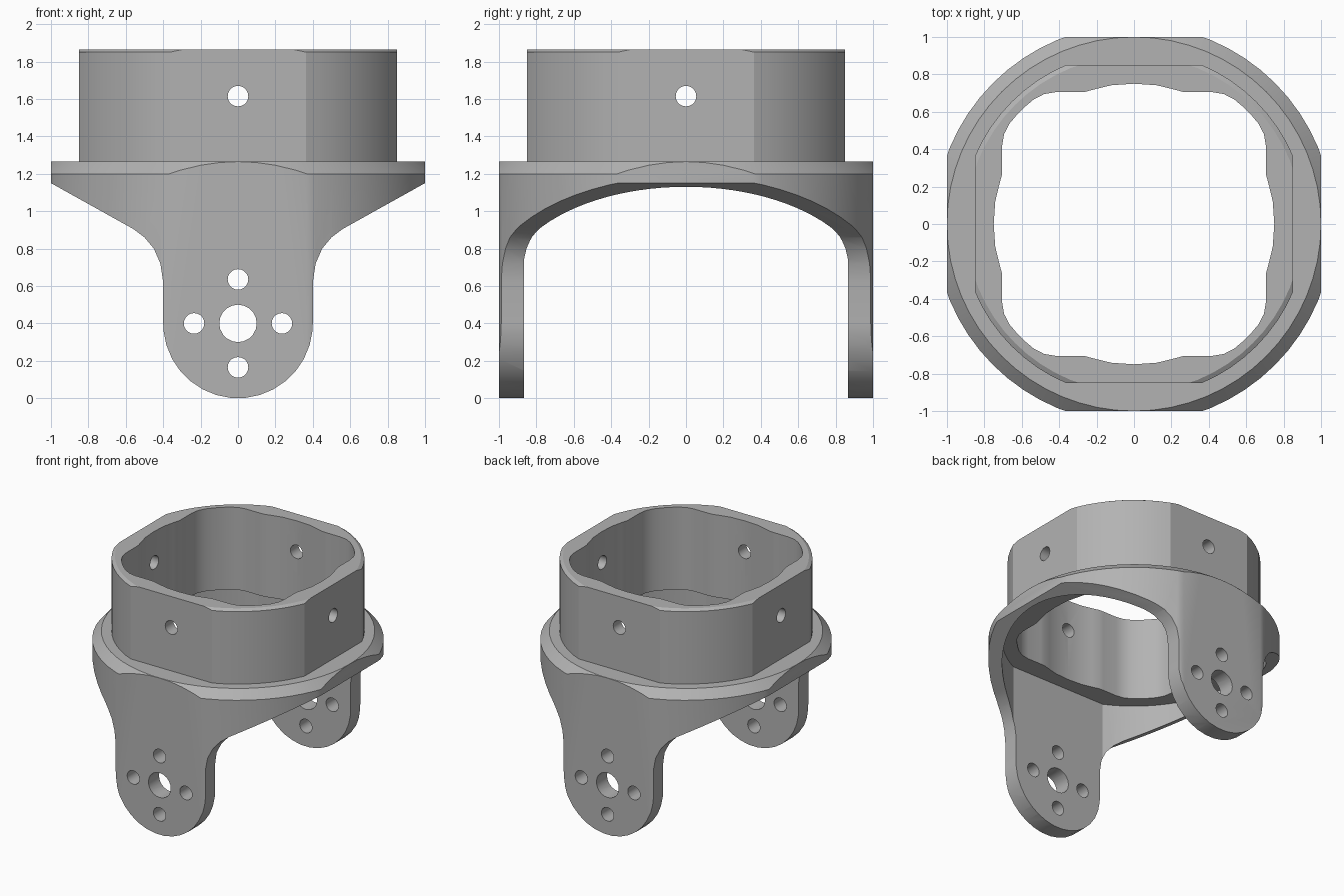
import bpy, bmesh, math
from mathutils import Matrix

cube = bpy.data.objects.get("Cube")
if cube:
    bpy.data.objects.remove(cube, do_unlink=True)

grey = bpy.data.materials.new("plain_grey")
grey.use_nodes = True
grey.diffuse_color = (0.45, 0.45, 0.45, 1)
grey.node_tree.nodes["Principled BSDF"].inputs["Base Color"].default_value = (0.45, 0.45, 0.45, 1)


def make(name, bm):
    bmesh.ops.recalc_face_normals(bm, faces=bm.faces)
    mesh = bpy.data.meshes.new(name)
    bm.to_mesh(mesh)
    bm.free()
    mesh.materials.append(grey)
    ob = bpy.data.objects.new(name, mesh)
    bpy.context.collection.objects.link(ob)
    return ob


def loft(name, rings):
    """Solid through a stack of closed rings with equal point counts."""
    bm = bmesh.new()
    loops = [[bm.verts.new(p) for p in ring] for ring in rings]
    for a, b in zip(loops, loops[1:]):
        for i in range(len(a)):
            j = (i + 1) % len(a)
            bm.faces.new((a[i], a[j], b[j], b[i]))
    bm.faces.new(loops[0])
    bm.faces.new(loops[-1])
    return make(name, bm)


def circle(r, n=64):
    return [(r * math.cos(math.tau * i / n), r * math.sin(math.tau * i / n)) for i in range(n)]


def turned(name, profile):
    return loft(name, [[(x, y, z) for x, y in circle(r)] for r, z in profile])


def prism_z(name, pts, z0, z1):
    return loft(name, [[(x, y, z) for x, y in pts] for z in (z0, z1)])


def prism_y(name, pts, half):
    return loft(name, [[(x, y, z) for x, z in pts] for y in (-half, half)])


def combine(target, other, operation):
    mod = target.modifiers.new(operation, "BOOLEAN")
    mod.operation = operation
    mod.solver = "EXACT"
    mod.object = other
    bpy.context.view_layer.objects.active = target
    bpy.ops.object.modifier_apply(modifier=mod.name)
    bpy.data.objects.remove(other, do_unlink=True)


# Fork: turned collar trimmed by the leg silhouette
fork = turned("fork_bracket", [(1.066, -0.1), (1.066, 1.2), (1.0, 1.265)])
tip = [(0.4 * math.sin(a), 0.4 - 0.4 * math.cos(a))
       for a in (math.pi / 16 * (i + 0.5) for i in range(8))]
side = tip + [(0.4, 0.4), (0.4, 0.62), (0.415, 0.72), (0.45, 0.8), (0.5, 0.86),
              (0.56, 0.905), (1, 1.15), (1, 1.4)]
silhouette = side + [(-x, z) for x, z in reversed(side)]
combine(fork, prism_y("silhouette", silhouette, 1), "INTERSECT")

# Hollow between the legs
hollow = [(x, max(-0.865, min(0.865, y))) for x, y in circle(0.965, 96)]
combine(fork, prism_z("hollow", hollow, -0.2, 1.2), "DIFFERENCE")

# Socket tube with four flats and a chamfered rim
tube = turned("socket_tube", [(0.925, 1.23), (0.925, 1.85), (0.9, 1.865)])
s = 0.85
combine(tube, prism_z("flats", [(-s, -s), (s, -s), (s, s), (-s, s)], 1, 2), "INTERSECT")
combine(fork, tube, "UNION")

# Wavy bore
half = [(0.75, 0), (0.742, 0.12), (0.723, 0.2), (0.707, 0.26), (0.705, 0.3), (0.705, 0.42),
        (0.695, 0.48), (0.667, 0.535), (0.625, 0.585)]
quarter = half + [(y, x) for x, y in reversed(half[1:])]
bore = []
for k in range(4):
    c, d = ((1, 0), (0, 1), (-1, 0), (0, -1))[k]
    bore += [(x * c - y * d, x * d + y * c) for x, y in quarter]
combine(fork, prism_z("bore", bore, 1.1, 2), "DIFFERENCE")

# Pivot hole, its four bolt holes, and the socket screw holes
holes = [(0, 0.4, 0.1), (0, 1.615, 0.055)]
holes += [(0.235 * x, 0.4 + 0.235 * z, 0.055) for x, z in circle(1, 4)]
for cx, cz, r in holes:
    pts = [(cx + x, cz + z) for x, z in circle(r, 20)]
    combine(fork, prism_y("hole", pts, 1.5), "DIFFERENCE")
cross = prism_y("cross_hole", [(x, 1.615 + z) for x, z in circle(0.055, 20)], 1.5)
cross.data.transform(Matrix.Rotation(math.pi / 2, 4, "Z"))
combine(fork, cross, "DIFFERENCE")

# Smooth the curved walls, keep edges crisp
bpy.ops.object.select_all(action="DESELECT")
fork.select_set(True)
bpy.context.view_layer.objects.active = fork
bpy.ops.object.shade_smooth_by_angle(angle=math.radians(25))
